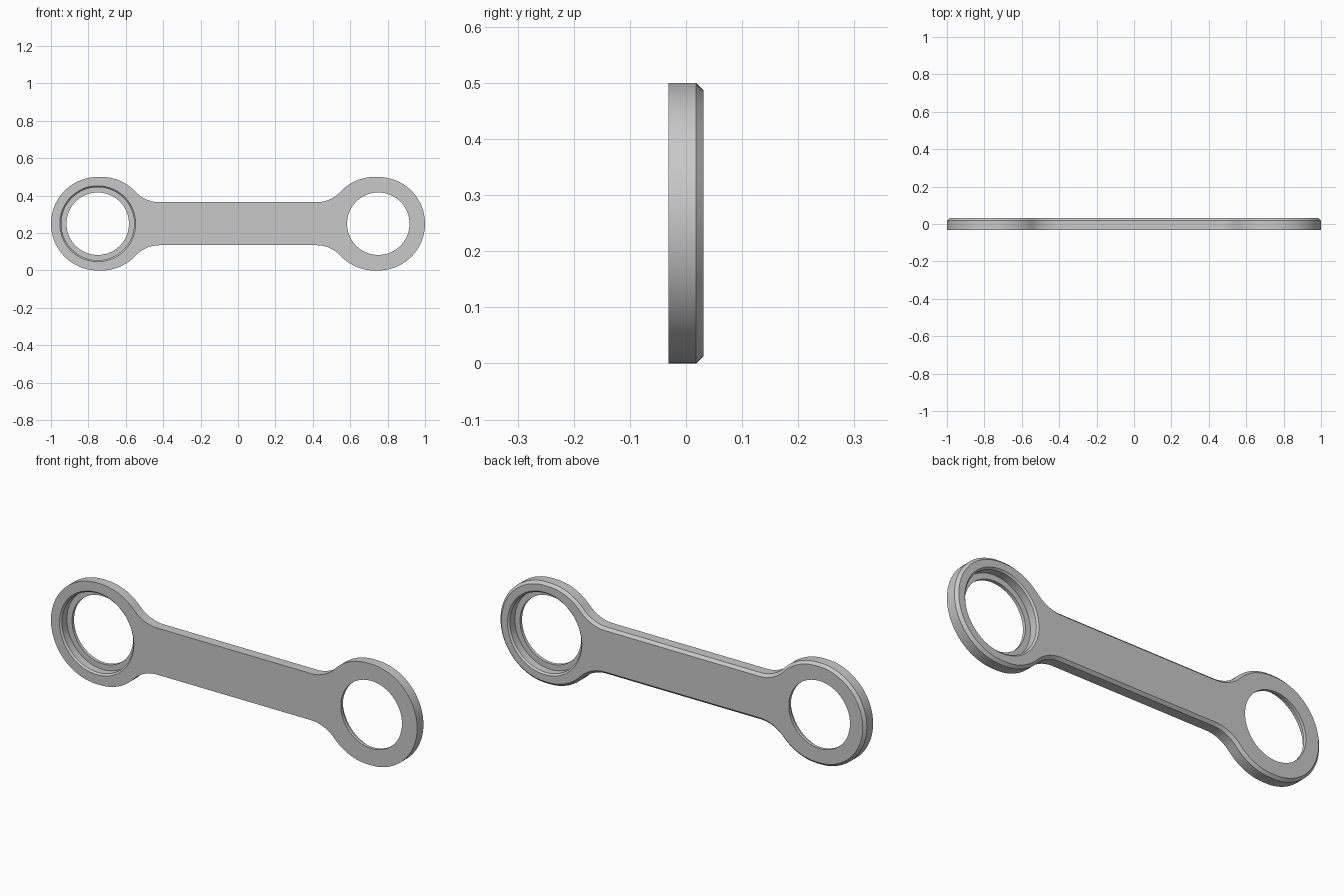
import bpy, bmesh
from math import sin, cos, pi, atan2

if "Cube" in bpy.data.objects:
    bpy.data.objects.remove(bpy.data.objects["Cube"], do_unlink=True)

HALF = 0.031        # half thickness
MID = 0.25          # height of the centre line
CHAMFER = 0.013
NECK_X, NECK_H = 0.42, 0.115
RING_X, TIP_X, RING_R = 0.73, 0.75, 0.25
FILLET = 0.173

grey = bpy.data.materials.new("satin_grey")
grey.use_nodes = True
colour = (0.58, 0.58, 0.58, 1)
grey.diffuse_color = colour
grey.node_tree.nodes["Principled BSDF"].inputs["Base Color"].default_value = colour


def arc(cx, cz, r, a, b, n):
    return [(cx + r * cos(a + (b - a) * i / n), cz + r * sin(a + (b - a) * i / n))
            for i in range(n + 1)]


def outline(d):
    """Closed outline of the link, shrunk inwards by d."""
    phi = atan2(NECK_H + FILLET, NECK_X - RING_X)
    q = arc(NECK_X, NECK_H + FILLET, FILLET + d, -pi / 2, phi - pi, 12)
    q += arc(RING_X, 0, RING_R - d, phi, pi / 2, 10)[1:]
    q += arc(TIP_X, 0, RING_R - d, pi / 2, 0, 20)
    right = q + [(x, -z) for x, z in reversed(q[:-1])]
    return right + [(-x, -z) for x, z in right]


def loft(name, loops):
    """Skin a stack of matching vertex loops and cap both ends."""
    bm = bmesh.new()
    rows = [[bm.verts.new(p) for p in loop] for loop in loops]
    for a, b in zip(rows, rows[1:]):
        for i in range(len(a)):
            j = (i + 1) % len(a)
            bm.faces.new((a[i], a[j], b[j], b[i]))
    bm.faces.new(rows[0])
    bm.faces.new(rows[-1])
    bmesh.ops.recalc_face_normals(bm, faces=bm.faces)
    mesh = bpy.data.meshes.new(name)
    bm.to_mesh(mesh)
    bm.free()
    mesh.materials.append(grey)
    obj = bpy.data.objects.new(name, mesh)
    bpy.context.collection.objects.link(obj)
    return obj


# Link body, chamfered around the back edge
layers = [(-HALF, 0), (HALF - CHAMFER, 0), (HALF, CHAMFER)]
link = loft("link_body", [[(x, y, MID + z) for x, z in outline(d)] for y, d in layers])

# Stepped bores: the recess opens to the front at one end, to the back at the other
BORE = [(-0.02, 0.203), (0, 0.203), (0.008, 0.195), (0.046, 0.195),
        (0.046, 0.167), (0.09, 0.167)]
bpy.context.view_layer.objects.active = link
link.select_set(True)
for side in (-1, 1):
    cutter = loft("bore_cutter", [
        [(x, side * (HALF - t), z) for x, z in arc(side * TIP_X, MID, r, 0, 2 * pi, 72)[:-1]]
        for t, r in BORE])
    cutter.hide_render = True
    mod = link.modifiers.new("bore", "BOOLEAN")
    mod.operation = "DIFFERENCE"
    mod.solver = "EXACT"
    mod.object = cutter
    bpy.ops.object.modifier_apply(modifier=mod.name)
    bpy.data.objects.remove(cutter, do_unlink=True)

bpy.ops.object.shade_smooth_by_angle(angle=pi / 6)
